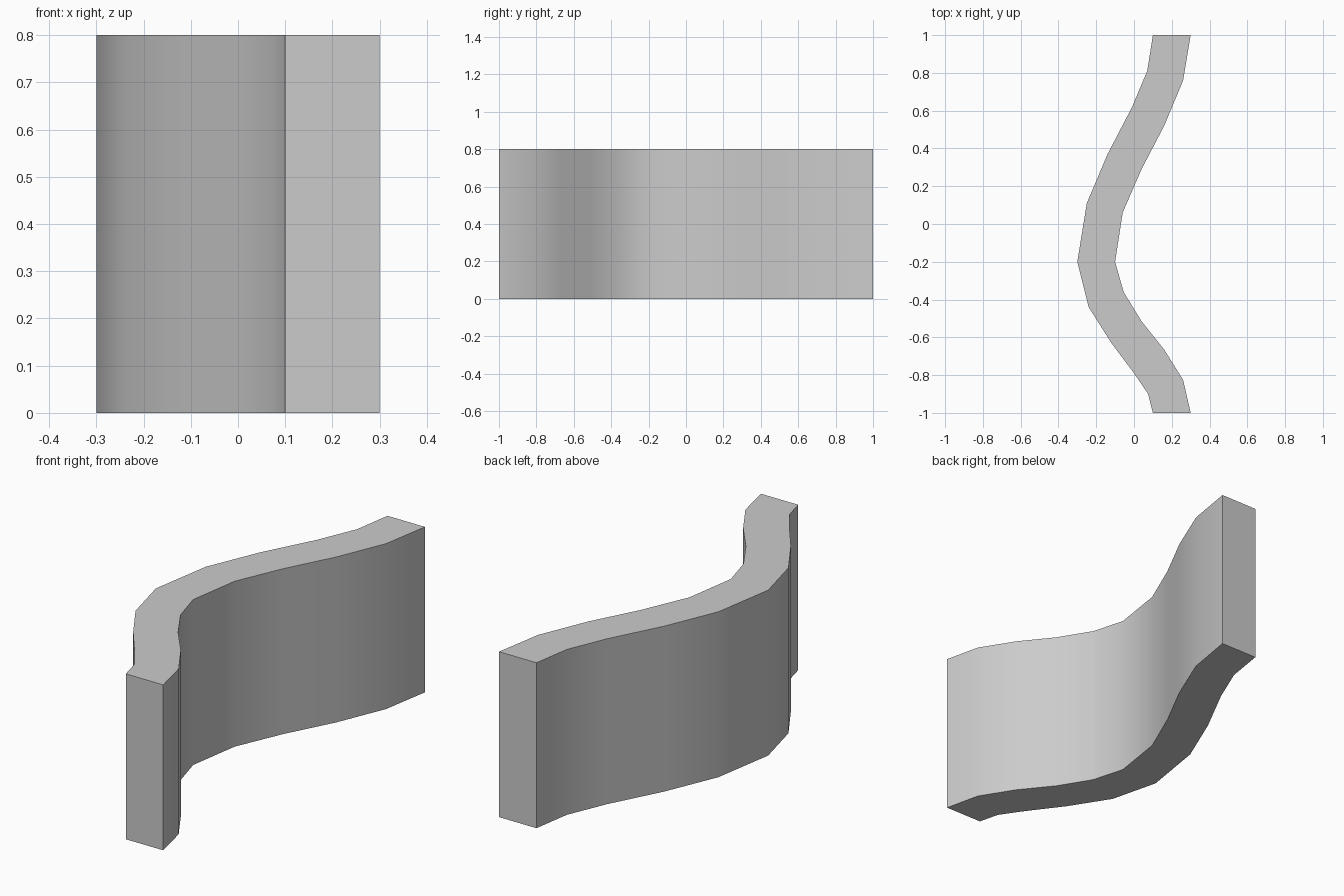
import bpy
import bmesh
import math

cube = bpy.data.objects.get("Cube")
if cube:
    bpy.data.objects.remove(cube, do_unlink=True)

HEIGHT = 0.8

# Plan of the two long sides, from back to front
right_side = [(0.10, 1), (0.07, 0.81), (-0.01, 0.62), (-0.14, 0.37), (-0.25, 0.11),
              (-0.30, -0.20), (-0.24, -0.44), (-0.12, -0.63), (0.0, -0.79),
              (0.075, -0.90), (0.10, -1)]
left_side = [(0.30, 1), (0.26, 0.76), (0.16, 0.52), (0.04, 0.29), (-0.06, 0.06),
             (-0.10, -0.20), (-0.055, -0.36), (0.04, -0.515), (0.16, -0.665),
             (0.26, -0.825), (0.30, -1)]

grey = bpy.data.materials.new("light_grey")
grey.use_nodes = True
colour = (0.6, 0.6, 0.6, 1)
grey.diffuse_color = colour
grey.node_tree.nodes["Principled BSDF"].inputs["Base Color"].default_value = colour

# Curved wall: the closed outline extruded straight up
bm = bmesh.new()
outline = right_side + left_side[::-1]
base = bm.faces.new([bm.verts.new((x, y, 0)) for x, y in outline])
result = bmesh.ops.extrude_face_region(bm, geom=[base], use_keep_orig=True)
top_verts = [g for g in result["geom"] if isinstance(g, bmesh.types.BMVert)]
bmesh.ops.translate(bm, verts=top_verts, vec=(0, 0, HEIGHT))
bmesh.ops.recalc_face_normals(bm, faces=bm.faces)

mesh = bpy.data.meshes.new("curved_wall")
bm.to_mesh(mesh)
bm.free()
mesh.materials.append(grey)
wall = bpy.data.objects.new("curved_wall", mesh)
bpy.context.collection.objects.link(wall)

# Smooth along the bends, sharp at the rims and ends
bpy.ops.object.select_all(action="DESELECT")
wall.select_set(True)
bpy.context.view_layer.objects.active = wall
bpy.ops.object.shade_smooth_by_angle(angle=math.radians(35))
